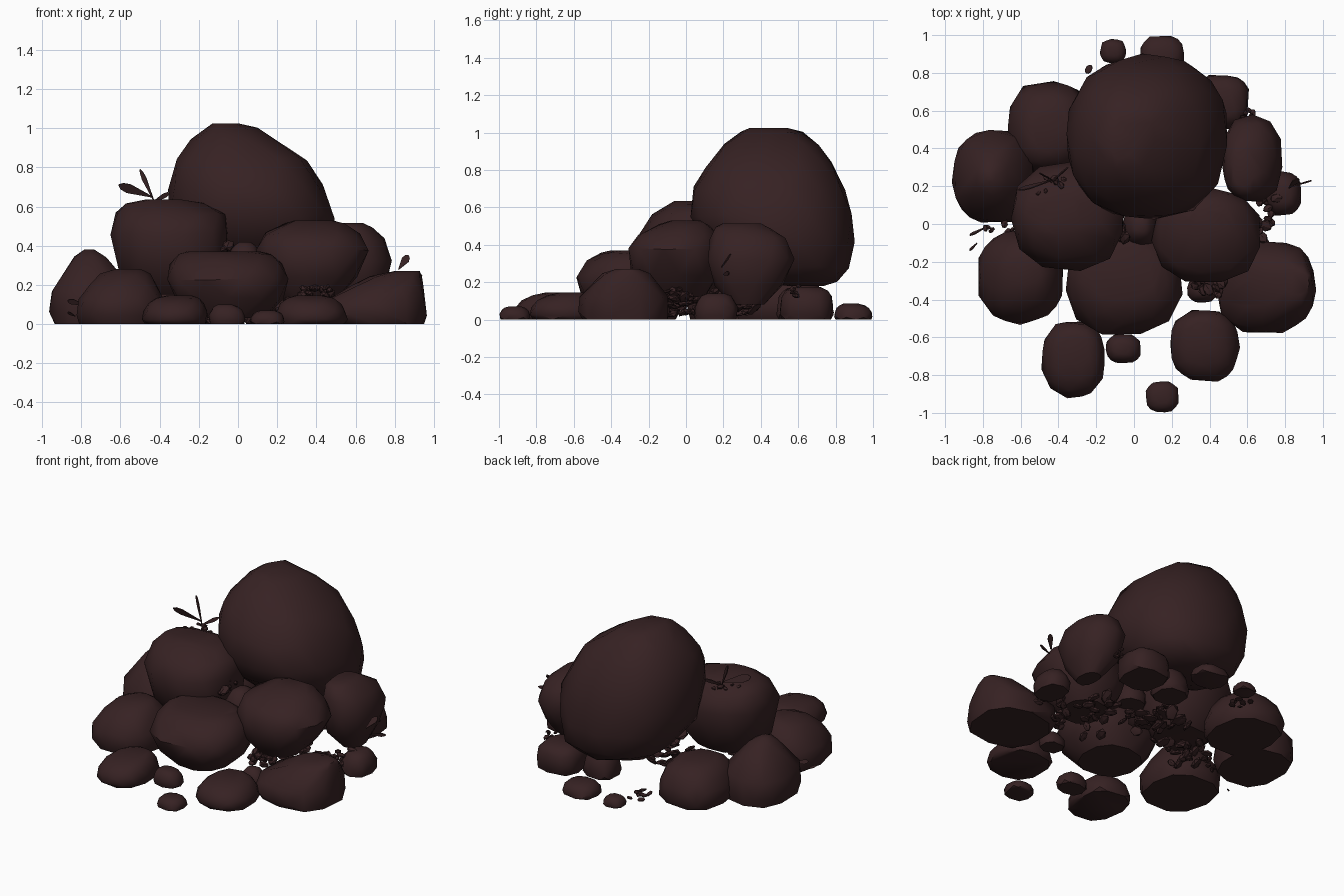
import bpy, bmesh, math, random
from mathutils import Vector, Matrix

if "Cube" in bpy.data.objects:
    bpy.data.objects.remove(bpy.data.objects["Cube"])

random.seed(11)
stone = bpy.data.materials.new("dark_brown_stone")
stone.diffuse_color = (0.037, 0.0155, 0.0165, 1)
stone.use_nodes = True
stone.node_tree.nodes["Principled BSDF"].inputs["Base Color"].default_value = stone.diffuse_color


def finish(name, bm, angle=40):
    me = bpy.data.meshes.new(name)
    bmesh.ops.recalc_face_normals(bm, faces=bm.faces)
    for f in bm.faces:
        f.smooth = True
    bm.to_mesh(me)
    bm.free()
    me.set_sharp_from_angle(angle=math.radians(angle))
    me.materials.append(stone)
    ob = bpy.data.objects.new(name, me)
    bpy.context.collection.objects.link(ob)
    return ob


def hull(bm):
    res = bmesh.ops.convex_hull(bm, input=bm.verts)
    junk = {g for g in res["geom_interior"] + res["geom_unused"]
            if isinstance(g, bmesh.types.BMVert)}
    bmesh.ops.delete(bm, geom=list(junk), context='VERTS')
    bmesh.ops.dissolve_limit(bm, angle_limit=math.radians(5),
                             verts=bm.verts, edges=bm.edges)


def rock(name, layers, sides=11, jitter=0.04, power=0.88):
    """Convex boulder through rounded rings; each layer is z, x0, x1, y0, y1."""
    bm = bmesh.new()
    n = len(layers)
    turn = random.uniform(0, 6.28)
    for i, (z, x0, x1, y0, y1) in enumerate(layers):
        rx, ry = (x1 - x0) / 2, (y1 - y0) / 2
        for k in range(sides):
            a = turn + math.tau * (k + 0.5 * (i % 2)) / sides
            s = random.uniform(1 - jitter, 1 + jitter * 0.6)
            c, d = math.cos(a), math.sin(a)
            px = math.copysign(abs(c) ** power, c) * rx * s
            py = math.copysign(abs(d) ** power, d) * ry * s
            dz = 0 if i in (0, n - 1) else random.uniform(-.02, .02) * (layers[-1][0] - layers[0][0])
            bm.verts.new(((x0 + x1) / 2 + px, (y0 + y1) / 2 + py, z + dz))
    hull(bm)
    return finish(name, bm)


def box_rock(name, x0, x1, y0, y1, z1, px=0.5, py=0.5, sides=10, z0=0.0, crown=.3, power=.8):
    """Ground stone filling a box, with its crown leaning to (px, py)."""
    def lay(t, w):
        lx, ly = (x1 - x0) * (1 - w), (y1 - y0) * (1 - w)
        return (z0 + (z1 - z0) * t, x0 + lx * px, x1 - lx * (1 - px),
                y0 + ly * py, y1 - ly * (1 - py))
    return rock(name, [lay(0, .92), lay(.16, 1), lay(.45, .97), lay(.72, .45 + crown),
                       lay(.9, .27 + crown), lay(1, crown)], sides, power=power)


# Large boulders of the heap
rock("top_boulder", [
    (.18, .02, .28, .54, .74), (.21, -.12, .36, .42, .81), (.28, -.24, .44, .28, .88),
    (.41, -.33, .49, .10, .90), (.55, -.36, .50, .02, .89), (.70, -.36, .44, .03, .86),
    (.83, -.32, .36, .10, .79), (.93, -.24, .22, .20, .71), (.99, -.18, .11, .28, .63),
    (1.025, -.13, .0, .34, .54)], 13, .02)
rock("left_boulder", [
    (.15, -.50, -.15, -.10, .20), (.25, -.61, -.05, -.21, .28), (.46, -.66, -.04, -.25, .33),
    (.56, -.63, -.07, -.18, .29), (.61, -.58, -.17, -.11, .22), (.635, -.48, -.27, -.06, .15)])
rock("right_boulder", [
    (.12, .22, .50, -.2, .1), (.24, .13, .61, -.3, .18), (.38, .09, .68, -.32, .2),
    (.46, .13, .62, -.26, .17), (.51, .22, .55, -.15, .12), (.53, .29, .48, -.08, .08)])
rock("far_right_boulder", [
    (.08, .58, .70, .24, .42), (.18, .49, .75, .15, .52), (.32, .46, .79, .11, .58),
    (.43, .47, .75, .12, .54), (.49, .49, .69, .15, .46), (.515, .52, .64, .2, .4)])
rock("front_boulder", [
    (.03, -.24, .14, -.48, -.1), (.13, -.32, .24, -.57, -.04), (.23, -.37, .26, -.60, -.02),
    (.31, -.35, .23, -.53, -.05), (.355, -.31, .18, -.46, -.09), (.37, -.26, .12, -.40, -.12)])

# Ground stones: x0, x1, y0, y1, height, crown lean, crown size
ground = {
    "front_left_stone": (-.83, -.37, -.53, -.03, .28, .62, .6, .3),
    "left_stone": (-.96, -.52, 0, .5, .38, .45, .5, .12),
    "back_left_stone": (-.67, -.22, .26, .76, .25, .5, .4, .4),
    "front_right_stone": (.43, .96, -.58, -.08, .27, .92, .55, .25),
    "toe_stone_left": (-.49, -.15, -.92, -.51, .145, .6, .7, .4),
    "toe_stone_right": (.19, .56, -.84, -.45, .145, .45, .7, .4),
    "toe_pebble_left": (-.15, .04, -.74, -.58, .10, .4, .5, .4),
    "toe_pebble_front": (.06, .24, -1.0, -.83, .07, .5, .5, .4),
    "back_stone": (.03, .27, .79, 1.0, .085, .5, .4, .4),
    "back_pebble": (-.18, -.04, .85, .98, .06, .5, .5, .4),
    "back_right_stone": (.32, .61, .50, .79, .175, .5, .5, .5),
    "under_stone": (.10, .32, .48, .70, .17, .5, .5, .4),
    "side_stone": (.69, .89, .04, .28, .14, .5, .5, .4),
}
for name, (x0, x1, y0, y1, h, px, py, crown) in ground.items():
    box_rock(name, x0, x1, y0, y1, h, px, py, 10 if x1 - x0 > .3 else 8, crown=crown,
             power=.65 if name == "back_right_stone" else .8)
box_rock("wedge_stone", -.06, .13, -.12, .1, .42, z0=.26)
box_rock("gap_stone", .28, .44, -.42, -.28, .10, sides=7)


def clump(name, centre, spread, count, size, flat=.5):
    """Loose chips of grit gathered in a gap."""
    bm = bmesh.new()
    for _ in range(count):
        p = Vector(c + random.uniform(-s, s) for c, s in zip(centre, spread))
        r = size * random.uniform(.6, 1.2)
        tilt = Vector((random.uniform(-.5, .5), random.uniform(-.5, .5), 1))
        m = (Matrix.Translation(p)
             @ Matrix.Rotation(random.uniform(0, 6), 4, tilt)
             @ Matrix.Diagonal((r, r * .7, r * flat, 1)))
        bmesh.ops.create_icosphere(bm, subdivisions=1, radius=1, matrix=m)
    for v in bm.verts:
        v.co.z = max(v.co.z, 0.002)
    finish(name, bm, 25)


clump("grit_front_right", (.40, -.33, .17), (.08, .06, .03), 14, .035)
clump("grit_right", (.71, .07, .09), (.05, .07, .05), 14, .032)
clump("grit_left_top", (-.13, .14, .53), (.06, .14, .04), 14, .032)
clump("grit_left_gap", (-.07, -.02, .40), (.03, .08, .04), 10, .035)
clump("grit_sprout", (-.44, .2, .60), (.07, .05, .02), 9, .026)
clump("grit_under", (-.02, .22, .08), (.20, .16, .06), 34, .055, .3)
clump("grit_centre", (.33, 0, .09), (.14, .2, .06), 26, .045, .4)
clump("grit_side", (.60, -.05, .10), (.10, .06, .07), 14, .04, .4)
clump("grit_left_under", (-.42, .02, .10), (.1, .14, .06), 18, .045, .4)
clump("grit_back", (-.2, .78, .03), (.06, .06, .015), 7, .03, .3)
clump("grit_back_right", (.60, .58, .15), (.03, .03, .03), 6, .025)
clump("grit_left", (-.70, -.02, .10), (.09, .03, .04), 9, .028)


def leaf(name, base, tip, width):
    """Thin pointed blade from base to tip."""
    a, b = Vector(base), Vector(tip)
    d = b - a
    side = d.cross(Vector((.3, 1, .2))).normalized()
    nrm = d.cross(side).normalized() * .003
    bm = bmesh.new()
    for t, w in ((0, .12), (.35, .3), (.7, 1), (.9, .7), (1, .1)):
        for s in (-1, 1):
            for k in (-1, 1):
                bm.verts.new(a + d * t + side * s * w * width / 2 + nrm * k)
    hull(bm)
    finish(name, bm)


# Sprouts
leaf("sprout_leaf_left", (-.44, .23, .65), (-.61, .18, .71), .05)
leaf("sprout_leaf_up", (-.43, .23, .63), (-.50, .27, .79), .025)
leaf("sprout_leaf_back", (-.44, .22, .62), (-.35, .30, .67), .025)
leaf("right_leaf_up", (.82, .19, .28), (.87, .24, .35), .04)
leaf("right_leaf_out", (.84, .20, .24), (.94, .23, .25), .025)
leaf("left_leaf", (-.79, -.02, .10), (-.87, -.06, .12), .03)
leaf("left_leaf_small", (-.83, -.10, .04), (-.87, -.14, .06), .015)
